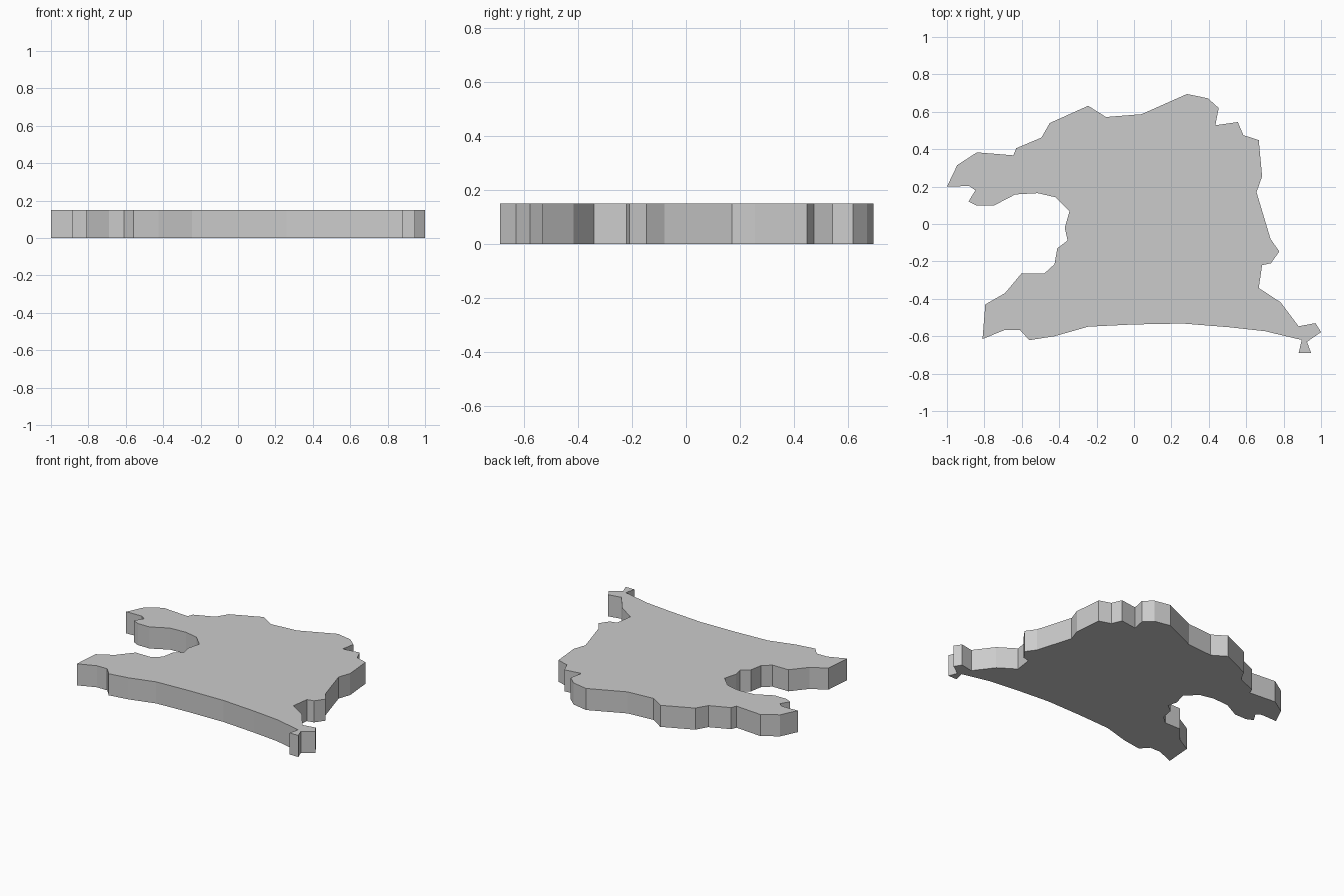
import bpy
import bmesh
from mathutils import Vector

THICKNESS = 0.15

# Outline runs clockwise as seen from above, one stretch of edge at a time
north_edge = [
    (-1.0, .20), (-.945, .315), (-.84, .383), (-.645, .367), (-.63, .405),
    (-.495, .462), (-.45, .54), (-.245, .632), (-.15, .572), (.04, .587),
    (.283, .695), (.395, .672), (.453, .62)]
east_edge = [
    (.435, .528), (.555, .545), (.585, .475), (.667, .448), (.685, .255),
    (.655, .17), (.73, -.08), (.777, -.147), (.732, -.21), (.685, -.22),
    (.667, -.342), (.783, -.418), (.88, -.547)]
south_east_tip = [
    (.97, -.53), (1.0, -.578), (.925, -.63), (.947, -.69), (.88, -.69), (.897, -.62)]
south_edge = [
    (.70, -.573), (.51, -.552), (.26, -.532), (0, -.537), (-.245, -.549),
    (-.425, -.60), (-.56, -.621), (-.61, -.566), (-.69, -.566), (-.81, -.615)]
west_bay = [
    (-.795, -.43), (-.69, -.37), (-.602, -.265), (-.48, -.265), (-.425, -.215),
    (-.41, -.13), (-.355, -.088), (-.37, -.02), (-.345, .068), (-.42, .143),
    (-.515, .165), (-.635, .158), (-.75, .098), (-.84, .098), (-.885, .12),
    (-.848, .18), (-.88, .203)]

outline = north_edge + east_edge + south_east_tip + south_edge + west_bay

# Flat slab: fill the outline, then extrude it upwards
bm = bmesh.new()
base = bm.faces.new([bm.verts.new((x, y, 0)) for x, y in outline])
result = bmesh.ops.extrude_face_region(bm, geom=[base], use_keep_orig=True)
top = [g for g in result["geom"] if isinstance(g, bmesh.types.BMVert)]
bmesh.ops.translate(bm, verts=top, vec=Vector((0, 0, THICKNESS)))
bmesh.ops.recalc_face_normals(bm, faces=bm.faces)

mesh = bpy.data.meshes.new("land_slab")
bm.to_mesh(mesh)
bm.free()
slab = bpy.data.objects.new("land_slab", mesh)
bpy.context.collection.objects.link(slab)
